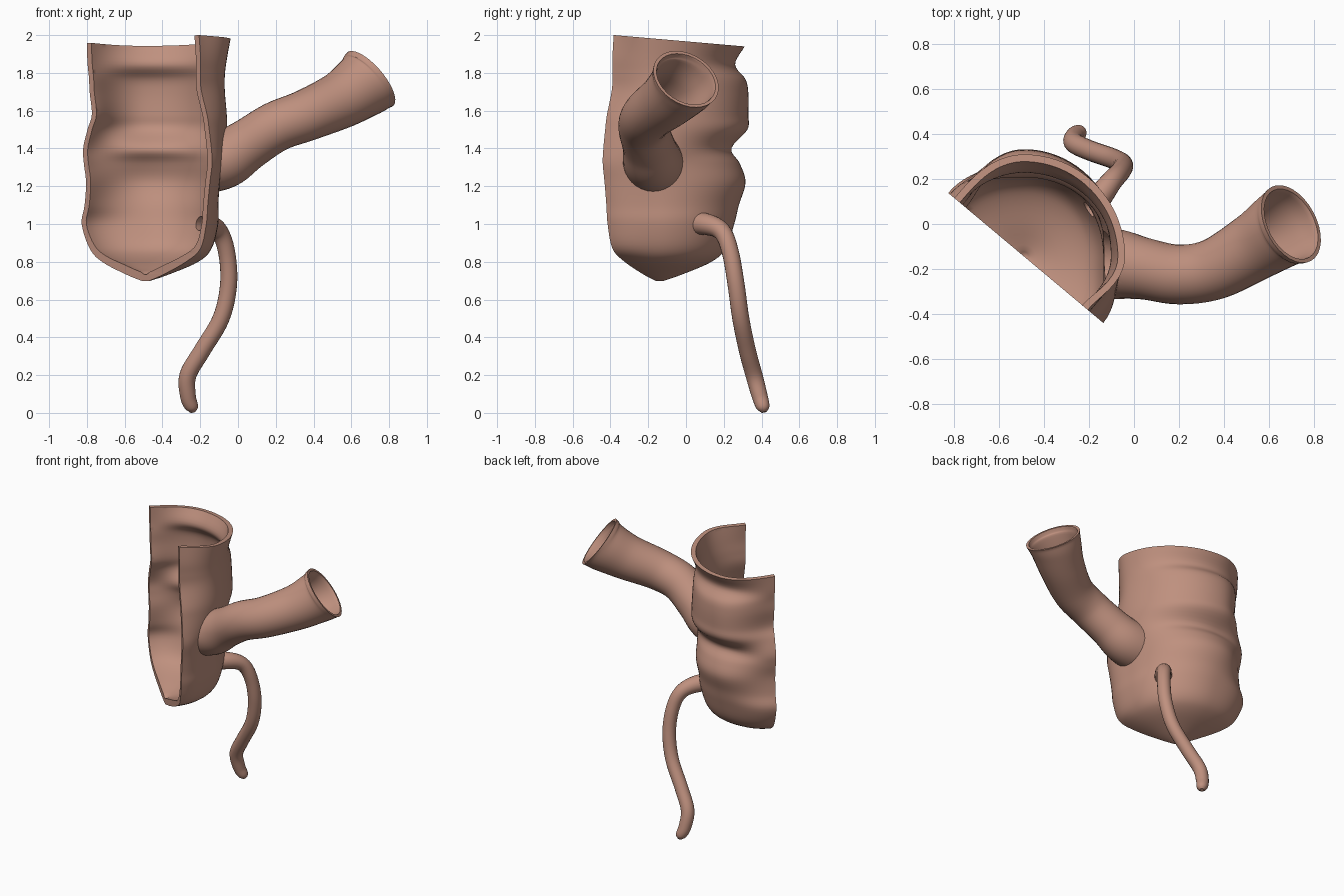
import bpy, bmesh, math
from mathutils import Vector

if "Cube" in bpy.data.objects:
    bpy.data.objects.remove(bpy.data.objects["Cube"], do_unlink=True)

flesh = bpy.data.materials.new("flesh_pink")
flesh.use_nodes = True
colour = (0.52, 0.28, 0.21, 1)
flesh.diffuse_color = colour
flesh.node_tree.nodes["Principled BSDF"].inputs["Base Color"].default_value = colour

CENTRE = Vector((-0.49, -0.145, 0))   # middle of the cut face
ACROSS = Vector((0.767, -0.643, 0))   # along the cut face
OUT = Vector((0.643, 0.767, 0))       # away from the cut face
WALL = 0.032


def spline(points, steps):
    """Smooth curve through points of any dimension."""
    p = [Vector(q) for q in points]
    p = [2 * p[0] - p[1]] + p + [2 * p[-1] - p[-2]]
    result = []
    for a, b, c, d in zip(p, p[1:], p[2:], p[3:]):
        for i in range(steps):
            t = i / steps
            result.append(b + (c - a) * (t / 2) + (2 * a - 5 * b + 4 * c - d) * (t * t / 2)
                          + (3 * b - a - 3 * c + d) * (t ** 3 / 2))
    return result + [p[-2]]


def loft(name, rings):
    """Closed solid through equal-sized rings."""
    bm = bmesh.new()
    loops = [[bm.verts.new(v) for v in ring] for ring in rings]
    n = len(loops[0])
    for low, high in zip(loops, loops[1:]):
        for i in range(n):
            j = (i + 1) % n
            bm.faces.new((low[i], low[j], high[j], high[i]))
    bm.faces.new(loops[0][::-1])
    bm.faces.new(loops[-1])
    bmesh.ops.recalc_face_normals(bm, faces=bm.faces)
    mesh = bpy.data.meshes.new(name)
    bm.to_mesh(mesh)
    bm.free()
    mesh.materials.append(flesh)
    obj = bpy.data.objects.new(name, mesh)
    bpy.context.collection.objects.link(obj)
    return obj


def tube(name, stations, inset=0.0, sides=32):
    """Round tube through (x, y, z, radius) stations."""
    rings, side, last = [], None, None
    for i, s in enumerate(stations):
        a, b = stations[max(i - 1, 0)], stations[min(i + 1, len(stations) - 1)]
        tangent = (b - a).to_3d().normalized()
        if side is None:
            side = tangent.orthogonal().normalized()
        else:
            side = last.rotation_difference(tangent) @ side
        last = tangent
        up = tangent.cross(side)
        r = max(s[3] - inset, 0.008)
        rings.append([s.to_3d() + r * (math.cos(w) * side + math.sin(w) * up)
                      for w in (math.tau * k / sides for k in range(sides))])
    if inset:  # run the bore past the open end
        rings.append([v + last * 0.03 for v in rings[-1]])
    return loft(name, rings)


def cut(obj, cutters):
    bpy.context.view_layer.objects.active = obj
    for cutter in cutters:
        mod = obj.modifiers.new("cut", 'BOOLEAN')
        mod.operation, mod.solver, mod.object = 'DIFFERENCE', 'EXACT', cutter
        bpy.ops.object.modifier_apply(modifier=mod.name)


# Pouch: height, then radius at four directions around the half shell
ANGLES = [0, 40, 130, 180]
PROFILE = spline([
    (0.697, .02, .02, .02, .02), (0.735, .13, .13, .13, .14), (0.80, .28, .28, .28, .30),
    (0.87, .38, .35, .355, .385), (1.0, .42, .385, .40, .44), (1.1, .43, .385, .425, .42),
    (1.22, .445, .39, .46, .41), (1.32, .46, .40, .43, .425), (1.4, .455, .42, .385, .43),
    (1.5, .44, .43, .47, .40), (1.58, .425, .43, .475, .37), (1.7, .385, .42, .475, .385),
    (1.78, .38, .42, .46, .39), (1.86, .38, .43, .405, .40), (1.967, .37, .45, .455, .405)], 5)


def radius(row, angle):
    for k in range(3):
        if angle <= ANGLES[k + 1]:
            t = (angle - ANGLES[k]) / (ANGLES[k + 1] - ANGLES[k])
            t = (1 - math.cos(math.pi * t)) / 2
            return row[k + 1] * (1 - t) + row[k + 2] * t


def pouch_solid(name, inner=False):
    rings = []
    for row in PROFILE:
        z = row[0]
        if inner:
            z += 0.036 * min(max((1.0 - z) / 0.25, 0), 1)
        tilt = 0.087 * min(max((z - 1.6) / 0.367, 0), 1)
        ring = []
        for angle in range(0, 181, 4):
            r = radius(row, angle)
            if inner:
                r = max(r - WALL, r * 0.5)
            w = math.radians(angle)
            v = CENTRE + r * (math.cos(w) * ACROSS + math.sin(w) * OUT)
            v.z = z - tilt * v.y
            ring.append(v)
        if inner:  # open the front of the shell
            ring += [ring[-1] - OUT * 0.1, ring[0] - OUT * 0.1]
        rings.append(ring)
    if inner:  # open the top of the shell
        rings.append([v + Vector((0, 0, 0.1)) for v in rings[-1]])
    return loft(name, rings)


# Centre lines of the two tubes
side_path = spline([(-.20, -.17, 1.32, .165), (-.07, -.18, 1.345, .155), (.05, -.2, 1.42, .137),
                    (.20, -.225, 1.515, .133), (.36, -.2, 1.575, .137), (.54, -.1, 1.655, .152),
                    (.655, -.025, 1.73, .173), (.70, .0, 1.767, .187)], 6)
tail_path = spline([(-.26, .0, 1.0, .06), (-.17, .1, 1.0, .058), (-.1, .19, .96, .048),
                    (-.06, .235, .85, .045), (-.05, .265, .68, .045), (-.09, .29, .5, .045),
                    (-.19, .325, .33, .045), (-.265, .36, .2, .045), (-.265, .39, .09, .042),
                    (-.245, .408, .03, .035), (-.24, .414, .004, .014)], 6)

pouch = pouch_solid("pouch_wall")
pouch_core = pouch_solid("pouch_core")
hollow = pouch_solid("pouch_hollow", inner=True)
side_tube = tube("side_tube", side_path)
side_bore = tube("side_bore", side_path, 0.018)
tail = tube("tail_tube", tail_path, sides=20)
tail_bore = tube("tail_bore", tail_path[:-18], 0.022, sides=20)

cut(pouch, [hollow, side_bore, tail_bore])
cut(side_tube, [side_bore, pouch_core])
cut(tail, [tail_bore, pouch_core])
for helper in (pouch_core, hollow, side_bore, tail_bore):
    bpy.data.objects.remove(helper, do_unlink=True)

# Smooth shading with crisp cut rims
for obj in (pouch, side_tube, tail):
    bpy.ops.object.select_all(action='DESELECT')
    obj.select_set(True)
    bpy.context.view_layer.objects.active = obj
    bpy.ops.object.shade_smooth_by_angle(angle=math.radians(40))
